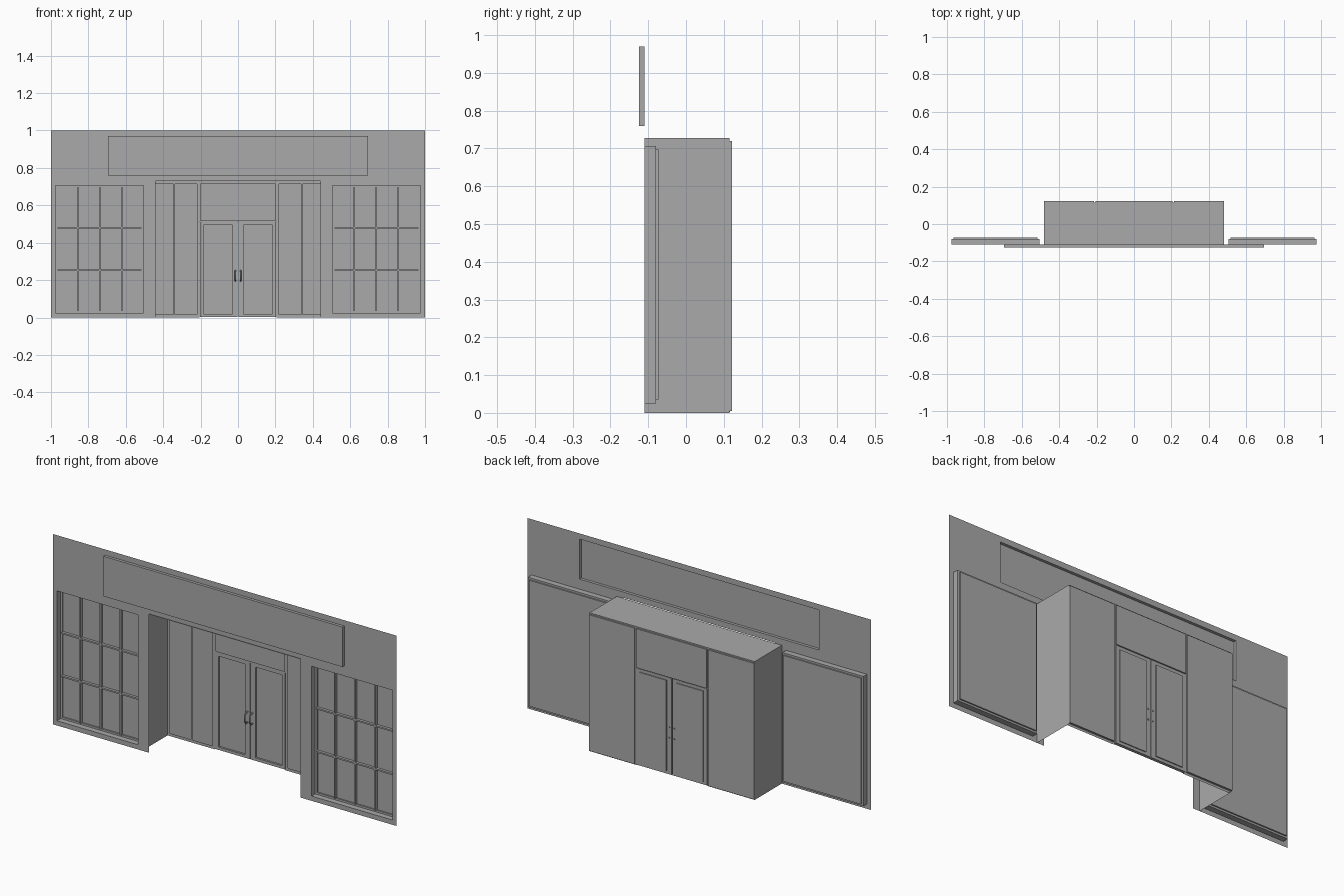
import bpy
import bmesh
from mathutils import Vector

cube = bpy.data.objects.get("Cube")
if cube:
    bpy.data.objects.remove(cube, do_unlink=True)

grey = bpy.data.materials.new("plain_grey")
grey.use_nodes = True
colour = (0.4, 0.4, 0.4, 1)
grey.diffuse_color = colour
grey.node_tree.nodes["Principled BSDF"].inputs["Base Color"].default_value = colour

FRONT = -0.11          # plane of the facade sheet
BACK = 0.115           # back plane of the entrance recess


def finish(bm, name):
    mesh = bpy.data.meshes.new(name)
    bm.to_mesh(mesh)
    bm.free()
    mesh.materials.append(grey)
    obj = bpy.data.objects.new(name, mesh)
    bpy.context.collection.objects.link(obj)
    return obj


def box(name, x, y, z, open_dirs=()):
    """Box between the given ranges, without the faces looking along open_dirs."""
    bm = bmesh.new()
    bmesh.ops.create_cube(bm, size=1)
    for v in bm.verts:
        v.co = [r[0] if c < 0 else r[1] for c, r in zip(v.co, (x, y, z))]
    bm.normal_update()
    gone = [f for f in bm.faces if any(f.normal.dot(Vector(d)) > 0.9 for d in open_dirs)]
    bmesh.ops.delete(bm, geom=gone, context='FACES')
    return finish(bm, name)


def sheet(name, y, xs, zs, holes):
    """Flat upright sheet cut into cells, leaving out those inside a hole."""
    bm = bmesh.new()
    grid = {(x, z): bm.verts.new((x, y, z)) for x in xs for z in zs}
    for x0, x1 in zip(xs, xs[1:]):
        for z0, z1 in zip(zs, zs[1:]):
            cx, cz = (x0 + x1) / 2, (z0 + z1) / 2
            if not any(a < cx < b and c < cz < d for a, b, c, d in holes):
                bm.faces.new([grid[p] for p in ((x0, z0), (x1, z0), (x1, z1), (x0, z1))])
    loose = [v for v in bm.verts if not v.link_faces]
    bmesh.ops.delete(bm, geom=loose, context='VERTS')
    return finish(bm, name)


def span(s, a, b):
    """Mirror a range to the side s."""
    return tuple(sorted((s * a, s * b)))


FORWARD, REAR, DOWN = (0, -1, 0), (0, 1, 0), (0, 0, -1)
sign = (-0.695, 0.695, 0.76, 0.97)
doorway = (-0.44, 0.44, 0, 0.73)
windows = [span(s, 0.505, 0.975) + (0.025, 0.707) for s in (-1, 1)]

# Facade sheet with its openings
holes = [sign, doorway] + windows
xs = sorted({-1, 1} | {v for h in holes for v in h[:2]})
zs = sorted({0, 1} | {v for h in holes for v in h[2:]})
sheet("facade", FRONT, xs, zs, holes)

# Sign box, open to the rear
box("sign_box", sign[:2], (-0.125, FRONT), sign[2:], [REAR])

# Display windows: open casing, pane and glazing bars
for side, (x0, x1, z0, z1) in zip(("right", "left"), windows):
    name = side + "_window"
    m = 0.01
    pane_x, pane_z = (x0 + m, x1 - m), (z0 + m, z1 - m)
    box(name + "_casing", (x0, x1), (FRONT, -0.08), (z0, z1), [FORWARD, REAR])
    sheet(name + "_rim", -0.08, (x0,) + pane_x + (x1,), (z0,) + pane_z + (z1,),
          [pane_x + pane_z])
    box(name + "_pane", pane_x, (-0.08, -0.073), pane_z, [FORWARD])
    for i in range(1, 4):
        x = x0 + (x1 - x0) * i / 4
        box(f"{name}_upright_{i}", (x - 0.004, x + 0.004), (-0.088, -0.074), pane_z)
    for i in range(1, 3):
        z = z0 + (z1 - z0) * i / 3
        box(f"{name}_crossbar_{i}", pane_x, (-0.088, -0.074), (z - 0.004, z + 0.004))

# Entrance recess: side walls and ceiling only
box("entrance_recess", (-0.48, 0.48), (FRONT, BACK), (0, 0.727), [FORWARD, REAR, DOWN])

# Entrance screen: frame with openings for side panes, transom and doors
openings = [(-0.2, 0.2, 0.518, 0.715)]
for s in (-1, 1):
    openings += [span(s, 0.22, 0.336) + (0.015, 0.715),
                 span(s, 0.345, 0.47) + (0.015, 0.715),
                 span(s, 0.0, 0.205) + (0, 0.51)]
xs = sorted({-0.48, 0.48} | {v for o in openings for v in o[:2]})
zs = sorted({0, 0.727} | {v for o in openings for v in o[2:]})
for face, y in (("inner", BACK - 0.014), ("outer", BACK)):
    sheet("entrance_frame_" + face, y, xs, zs, openings)

# Panes standing slightly proud of the frame at the rear
box("transom_pane", (-0.205, 0.205), (BACK, 0.122), (0.515, 0.72))
for s, side in ((-1, "right"), (1, "left")):
    box(side + "_side_pane", span(s, 0.215, 0.48), (BACK, 0.122), (0.005, 0.72))

    # Door leaf with four frame members around its pane
    leaf = side + "_door"
    depth = (BACK - 0.014, BACK + 0.002)
    for part, x, z in (("hinge_stile", (0.185, 0.204), (0.003, 0.51)),
                       ("lock_stile", (0.002, 0.03), (0.003, 0.51)),
                       ("top_rail", (0.03, 0.185), (0.495, 0.51)),
                       ("bottom_rail", (0.03, 0.185), (0.003, 0.018))):
        box(f"{leaf}_{part}", span(s, *x), depth, z)
    box(leaf + "_pane", span(s, 0.03, 0.185), (BACK - 0.004, 0.122), (0.018, 0.495))

    # Bent pull handle with its rear fixings
    curve = bpy.data.curves.new(leaf + "_handle", 'CURVE')
    curve.dimensions = '3D'
    curve.bevel_depth = 0.004
    curve.bevel_resolution = 1
    curve.use_fill_caps = True
    path = [(0.105, 0.195), (0.085, 0.195), (0.077, 0.205),
            (0.077, 0.24), (0.085, 0.25), (0.105, 0.25)]
    spline = curve.splines.new('POLY')
    spline.points.add(len(path) - 1)
    for point, (y, z) in zip(spline.points, path):
        point.co = (s * 0.014, y, z, 1)
    curve.materials.append(grey)
    bpy.context.collection.objects.link(bpy.data.objects.new(leaf + "_handle", curve))
    for i, z in enumerate((0.195, 0.25)):
        box(f"{leaf}_handle_bolt_{i}", span(s, 0.011, 0.017), (0.115, 0.121),
            (z - 0.003, z + 0.003))
